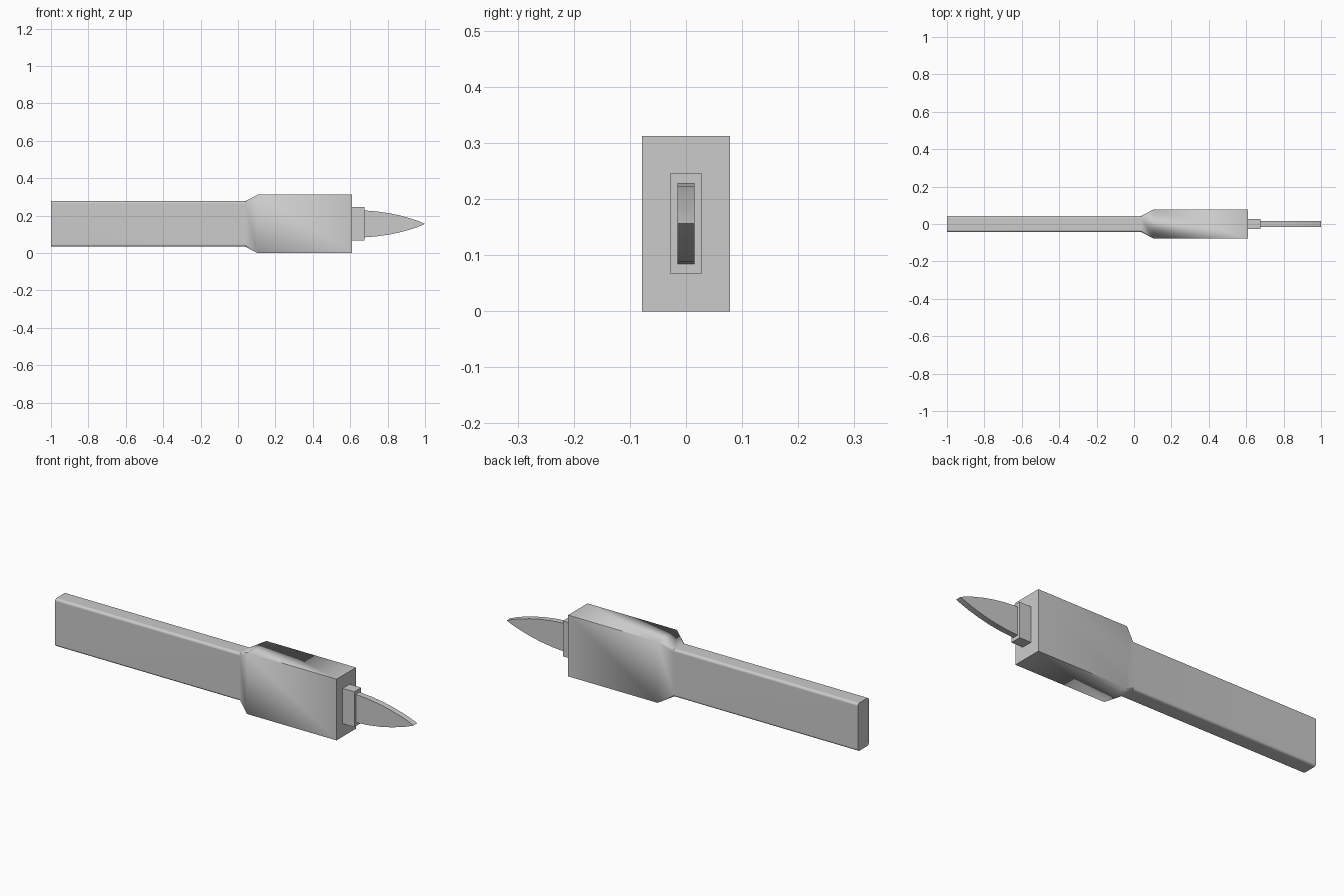
import bpy
import bmesh
from math import cos, sin, pi, radians

cube = bpy.data.objects.get("Cube")
if cube:
    bpy.data.objects.remove(cube, do_unlink=True)

MID_Z = 0.156

grey = bpy.data.materials.new("light_grey")
grey.use_nodes = True
colour = (0.6, 0.6, 0.6, 1)
grey.diffuse_color = colour
grey.node_tree.nodes["Principled BSDF"].inputs["Base Color"].default_value = colour


def section(x, half_y, half_z, radius, steps=4):
    """Rounded rectangle across the x axis."""
    ring = []
    for corner, (sy, sz) in enumerate(((1, 1), (-1, 1), (-1, -1), (1, -1))):
        for i in range(steps + 1):
            a = (corner + i / steps) * pi / 2
            ring.append((x, sy * (half_y - radius) + radius * cos(a),
                         MID_Z + sz * (half_z - radius) + radius * sin(a)))
    return ring


def loft(name, rings):
    """Skin between matching rings and cap both ends."""
    bm = bmesh.new()
    loops = [[bm.verts.new(p) for p in ring] for ring in rings]
    for a, b in zip(loops, loops[1:]):
        n = len(a)
        for i in range(n):
            j = (i + 1) % n
            bm.faces.new((a[i], a[j], b[j], b[i]))
    bm.faces.new(loops[0])
    bm.faces.new(loops[-1])
    bmesh.ops.remove_doubles(bm, verts=bm.verts, dist=0.0001)
    bmesh.ops.recalc_face_normals(bm, faces=bm.faces)
    mesh = bpy.data.meshes.new(name)
    bm.to_mesh(mesh)
    bm.free()
    mesh.materials.append(grey)
    obj = bpy.data.objects.new(name, mesh)
    bpy.context.collection.objects.link(obj)
    bpy.ops.object.select_all(action='DESELECT')
    obj.select_set(True)
    bpy.context.view_layer.objects.active = obj
    bpy.ops.object.shade_smooth_by_angle(angle=radians(30))
    weighted = obj.modifiers.new("even_shading", 'WEIGHTED_NORMAL')
    weighted.keep_sharp = True
    return obj


# Handle with softened long edges, flaring into the square block
loft("handle_and_block", [
    section(-1.0, 0.044, 0.122, 0.013),
    section(0.04, 0.044, 0.122, 0.013),
    section(0.105, 0.078, 0.156, 0),
    section(0.61, 0.078, 0.156, 0),
])

# Collar holding the blade
loft("collar", [section(x, 0.028, 0.09, 0) for x in (0.60, 0.675)])

# Flat blade with a curved, pointed outline
top = [(0.66, 0.073), (0.74, 0.067), (0.81, 0.057),
       (0.87, 0.044), (0.93, 0.027), (0.97, 0.013)]
outline = top + [(1.0, 0)] + [(x, -z) for x, z in reversed(top)]
loft("blade", [[(x, y, MID_Z + z) for x, z in outline]
               for y in (-0.015, 0.015)])
